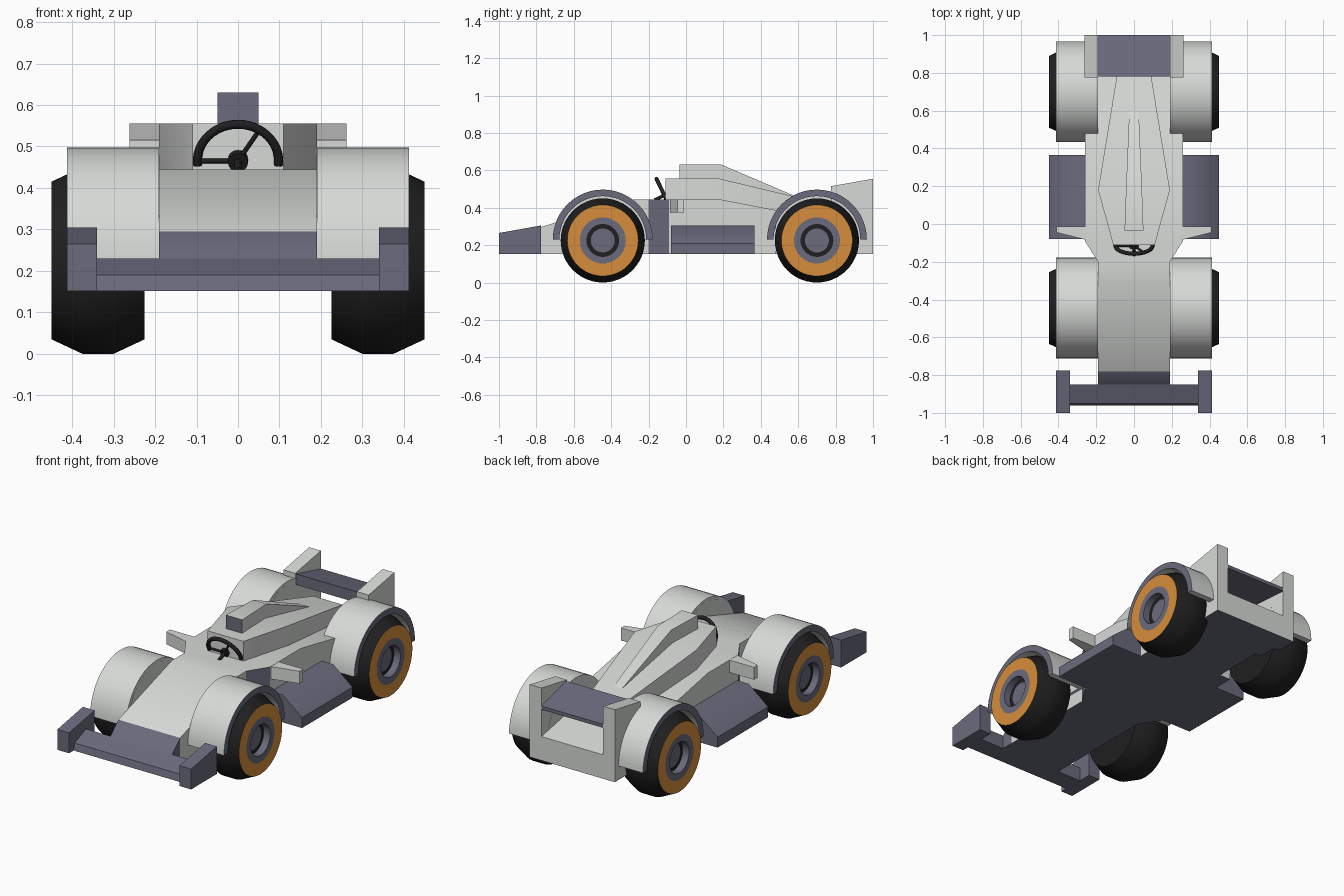
import bpy, bmesh, math
from mathutils import Vector

if "Cube" in bpy.data.objects:
    bpy.data.objects.remove(bpy.data.objects["Cube"], do_unlink=True)


def material(name, rgb):
    m = bpy.data.materials.new(name)
    m.use_nodes = True
    m.diffuse_color = (*rgb, 1)
    m.node_tree.nodes["Principled BSDF"].inputs["Base Color"].default_value = (*rgb, 1)
    return m


WHITE, PURPLE, BLACK, ORANGE = range(4)
MATS = [material("off_white", (0.68, 0.70, 0.68)),
        material("slate_purple", (0.145, 0.145, 0.205)),
        material("rubber_black", (0.014, 0.014, 0.015)),
        material("rim_orange", (0.68, 0.27, 0.045))]
FLOOR = 0.152


def loft(name, rings, rule, angle=30, closed=False):
    """Skin matching rings of points; rule(centre, normal, strip) picks a colour."""
    bm = bmesh.new()
    vs = [[bm.verts.new(p) for p in r] for r in rings]
    n = len(vs[0])
    strips = {}
    count = len(vs) if closed else len(vs) - 1
    for i in range(count):
        a, b = vs[i], vs[(i + 1) % len(vs)]
        for j in range(n):
            k = (j + 1) % n
            strips[bm.faces.new((a[j], a[k], b[k], b[j]))] = i
    if not closed:
        strips[bm.faces.new(vs[0])] = -1
        strips[bm.faces.new(vs[-1])] = count
    bmesh.ops.recalc_face_normals(bm, faces=bm.faces[:])
    for f, i in strips.items():
        f.material_index = rule(f.calc_center_median(), f.normal, i)
    me = bpy.data.meshes.new(name)
    bm.to_mesh(me)
    bm.free()
    for m in MATS:
        me.materials.append(m)
    ob = bpy.data.objects.new(name, me)
    bpy.context.collection.objects.link(ob)
    bpy.ops.object.select_all(action='DESELECT')
    ob.select_set(True)
    bpy.context.view_layer.objects.active = ob
    bpy.ops.object.shade_smooth_by_angle(angle=math.radians(angle))
    return ob


def plain(colour):
    return lambda c, n, i: colour


def white_over_floor(c, n, i):
    return PURPLE if n.z < -0.9 else WHITE


def prism_x(name, profile, x0, x1, rule, angle=30):
    """Extrude a (y, z) profile across x."""
    return loft(name, [[(x, y, z) for y, z in profile] for x in (x0, x1)], rule, angle)


def hull(name, stations, rule):
    """Boxy hull from stations (y, half width, bottom z, top z)."""
    return loft(name, [[(-w, y, b), (w, y, b), (w, y, t), (-w, y, t)]
                       for y, w, b, t in stations], rule)


def tube(name, path, r, sides=10):
    """Round bar along a planar path."""
    pts = [Vector(p) for p in path]
    rings = []
    for i, p in enumerate(pts):
        d = (pts[min(i + 1, len(pts) - 1)] - pts[max(i - 1, 0)]).normalized()
        u = d.cross(wheel_axis).normalized()
        v = d.cross(u)
        rings.append([p + r * (math.cos(t) * u + math.sin(t) * v)
                      for t in (math.tau * k / sides for k in range(sides))])
    return loft(name, rings, plain(BLACK), 40)


# Chassis: purple nose, sloping bonnet, flared purple inlets
def chassis_rule(c, n, i):
    inlet = abs(n.x) > 0.3 and n.y < -0.3
    return PURPLE if c.y < -0.78 or n.z < -0.9 or inlet else WHITE


hull("chassis", [(-0.85, 0.19, FLOOR, 0.23), (-0.78, 0.19, FLOOR, 0.295),
                 (-0.31, 0.19, FLOOR, 0.445), (-0.2, 0.19, FLOOR, 0.445),
                 (-0.09, 0.26, FLOOR, 0.445), (0.18, 0.26, FLOOR, 0.445),
                 (0.48, 0.26, FLOOR, 0.387)], chassis_rule)
hull("rear_deck", [(0.48, 0.19, FLOOR, 0.387), (1, 0.19, FLOOR, 0.285)], white_over_floor)

# Engine cover and air scoop
hull("engine_cover", [(-0.11, 0.11, 0.43, 0.555), (0.18, 0.19, 0.43, 0.555),
                      (0.79, 0.09, 0.3, 0.41)],
     lambda c, n, i: PURPLE if i == 2 else WHITE)
hull("air_scoop", [(-0.035, 0.05, 0.54, 0.63), (0.19, 0.042, 0.54, 0.63),
                   (0.6, 0.025, 0.43, 0.455)],
     lambda c, n, i: PURPLE if i == -1 else WHITE)

# Front wing bar and rear wing
prism_x("front_wing_bar", [(-0.96, FLOOR), (-0.95, 0.19), (-0.85, 0.23), (-0.85, FLOOR)],
        -0.345, 0.345, plain(PURPLE), 50)
prism_x("rear_wing", [(0.78, 0.45), (0.78, 0.51), (1, 0.455), (1, 0.435)],
        -0.19, 0.19, plain(PURPLE))


def circle(x, r, y, z, n=48):
    return [(x, y + r * math.cos(t), z + r * math.sin(t))
            for t in (math.tau * k / n for k in range(n))]


def arc(r, y, z, n=24):
    return [(y + r * math.cos(math.pi * k / n), z + r * math.sin(math.pi * k / n))
            for k in range(n + 1)]


# Wheel section from hub outwards, then over the tread to the inner side
WHEEL = [(0.41, 0.064), (0.41, 0.085), (0.45, 0.085), (0.45, 0.123), (0.45, 0.19),
         (0.375, 0.225), (0.3, 0.225), (0.225, 0.19)]
WHEEL_COLOURS = {-1: PURPLE, 1: PURPLE, 2: PURPLE, 3: ORANGE}

for side, s in (("left", 1), ("right", -1)):
    prism_x(side + "_front_endplate", [(-1, FLOOR), (-1, 0.265), (-0.775, 0.305), (-0.775, FLOOR)],
            s * 0.34, s * 0.412, plain(PURPLE))
    prism_x(side + "_rear_endplate", [(0.775, FLOOR), (0.775, 0.515), (1, 0.555), (1, FLOOR)],
            s * 0.19, s * 0.262, white_over_floor)

    # Side pod with sloping shoulder
    pod = [(0.25, FLOOR), (0.25, 0.305), (0.33, 0.305), (0.45, 0.21), (0.45, FLOOR)]
    loft(side + "_side_pod", [[(s * x, y, z) for x, z in pod] for y in (-0.08, 0.365)],
         plain(PURPLE), 50)

    # Side fin
    fin = [(0.24, -0.09), (0.27, -0.08), (0.41, -0.045), (0.41, -0.012), (0.24, -0.012)]
    loft(side + "_side_fin", [[(s * x, y, z) for x, y in fin] for z in (0.375, 0.444)],
         plain(WHITE))

    for end, y in (("front", -0.445), ("rear", 0.7)):
        label = f"{side}_{end}_"
        loft(label + "wheel", [circle(s * x, r, y, 0.225) for x, r in WHEEL],
             lambda c, n, i: WHEEL_COLOURS.get(i, BLACK))
        # Arch with a purple outer rim and a solid inner wall
        arch = arc(0.267, y, 0.23) + arc(0.232, y, 0.23)[::-1]
        prism_x(label + "fender", arch, s * 0.19, s * 0.412,
                lambda c, n, i: PURPLE if n.x * s > 0.9 else WHITE)
        prism_x(label + "fender_wall", arc(0.25, y, 0.23), s * 0.1895, s * 0.205, plain(WHITE))

# Steering wheel: half rim, hub, spokes and column
hub = Vector((0, -0.115, 0.465))
up = Vector((0, -0.43, 0.9)).normalized()
right = Vector((1, 0, 0))
wheel_axis = right.cross(up)


def on_rim(a, r=0.098):
    return hub + r * (math.cos(a) * right + math.sin(a) * up)


tube("steering_rim", [on_rim(math.radians(-6 + 8 * k)) for k in range(25)], 0.011)
for name, a in (("level_spoke", math.pi), ("raised_spoke", math.radians(58))):
    tube("steering_" + name, [hub, on_rim(a)], 0.006)
bpy.ops.mesh.primitive_cylinder_add(vertices=20, radius=0.024, depth=0.02, location=hub)
boss = bpy.context.object
boss.name = "steering_hub"
boss.rotation_euler = wheel_axis.to_track_quat('Z', 'Y').to_euler()
boss.data.materials.append(MATS[BLACK])
bpy.ops.object.shade_smooth_by_angle()
bpy.ops.mesh.primitive_cylinder_add(vertices=12, radius=0.009, depth=0.06,
                                    location=hub + Vector((0, -0.025, -0.01)))
column = bpy.context.object
column.name = "steering_column"
column.rotation_euler = wheel_axis.to_track_quat('Z', 'Y').to_euler()
column.data.materials.append(MATS[BLACK])
bpy.ops.object.shade_smooth_by_angle()
